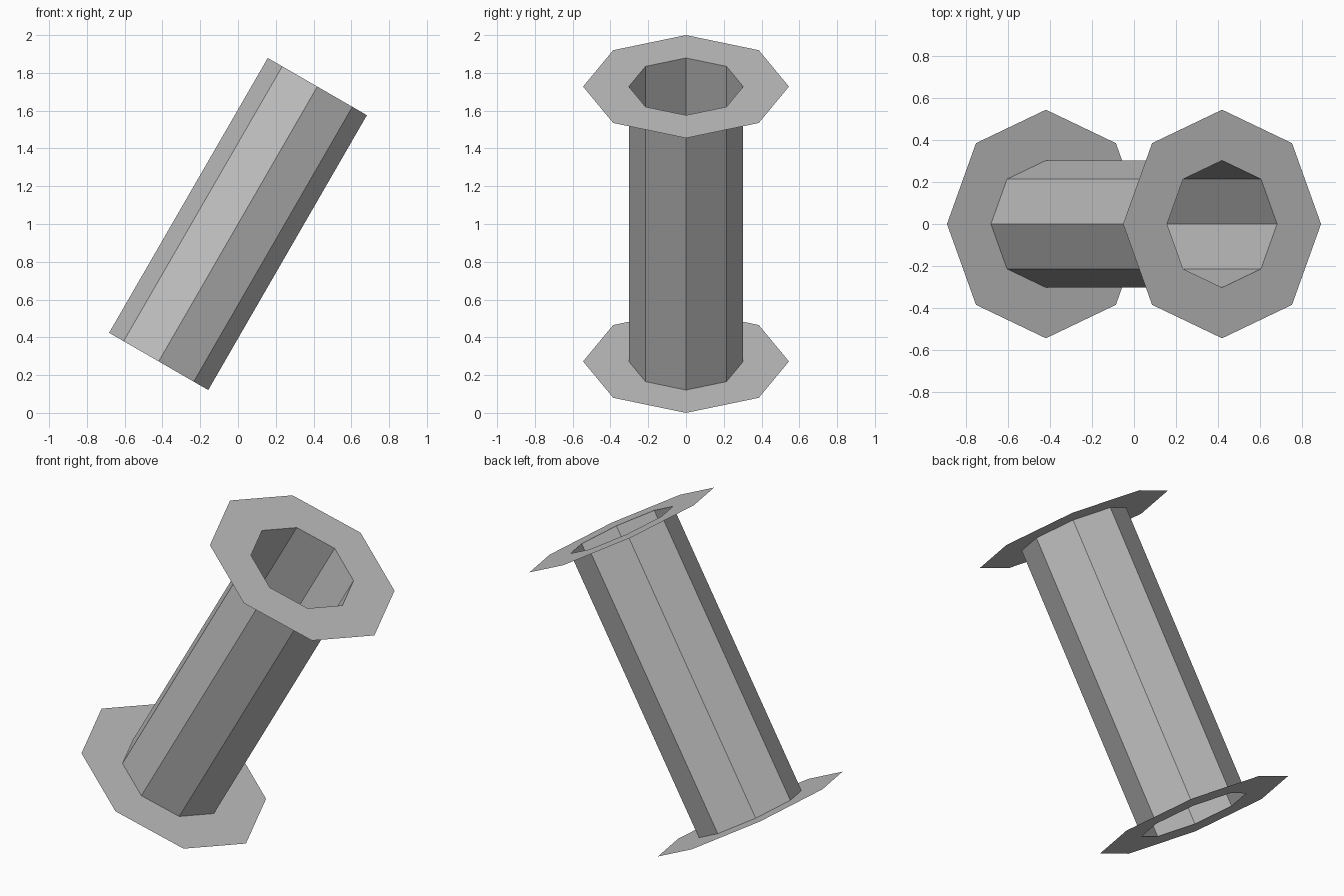
import bpy
import bmesh
from math import cos, sin, tau, radians

SIDES = 8
TUBE_R = 0.303
FLANGE_R = 0.545
HALF = 0.84
TILT = radians(30)

cube = bpy.data.objects.get("Cube")
if cube:
    bpy.data.objects.remove(cube, do_unlink=True)

grey = bpy.data.materials.new("plain grey")
grey.use_nodes = True
colour = (0.52, 0.52, 0.52, 1)
grey.diffuse_color = colour
grey.node_tree.nodes["Principled BSDF"].inputs["Base Color"].default_value = colour


def band(name, start, end):
    """Thin eight-sided band between two rings, each given as (radius, height)."""
    bm = bmesh.new()
    rings = [[bm.verts.new((r * cos(tau * i / SIDES), r * sin(tau * i / SIDES), z))
              for i in range(SIDES)] for r, z in (start, end)]
    a, b = rings
    for i in range(SIDES):
        j = (i + 1) % SIDES
        bm.faces.new((a[i], a[j], b[j], b[i]))
    mesh = bpy.data.meshes.new(name)
    bm.to_mesh(mesh)
    bm.free()
    mesh.materials.append(grey)
    obj = bpy.data.objects.new(name, mesh)
    obj.location = (0, 0, 1)
    obj.rotation_euler = (0, TILT, 0)
    bpy.context.collection.objects.link(obj)
    return obj


# Open hollow tube, leaning to the side
band("tube", (TUBE_R, -HALF), (TUBE_R, HALF))

# Flat ring at each end, facing outwards
band("top_flange", (FLANGE_R, HALF), (TUBE_R, HALF))
band("bottom_flange", (TUBE_R, -HALF), (FLANGE_R, -HALF))
